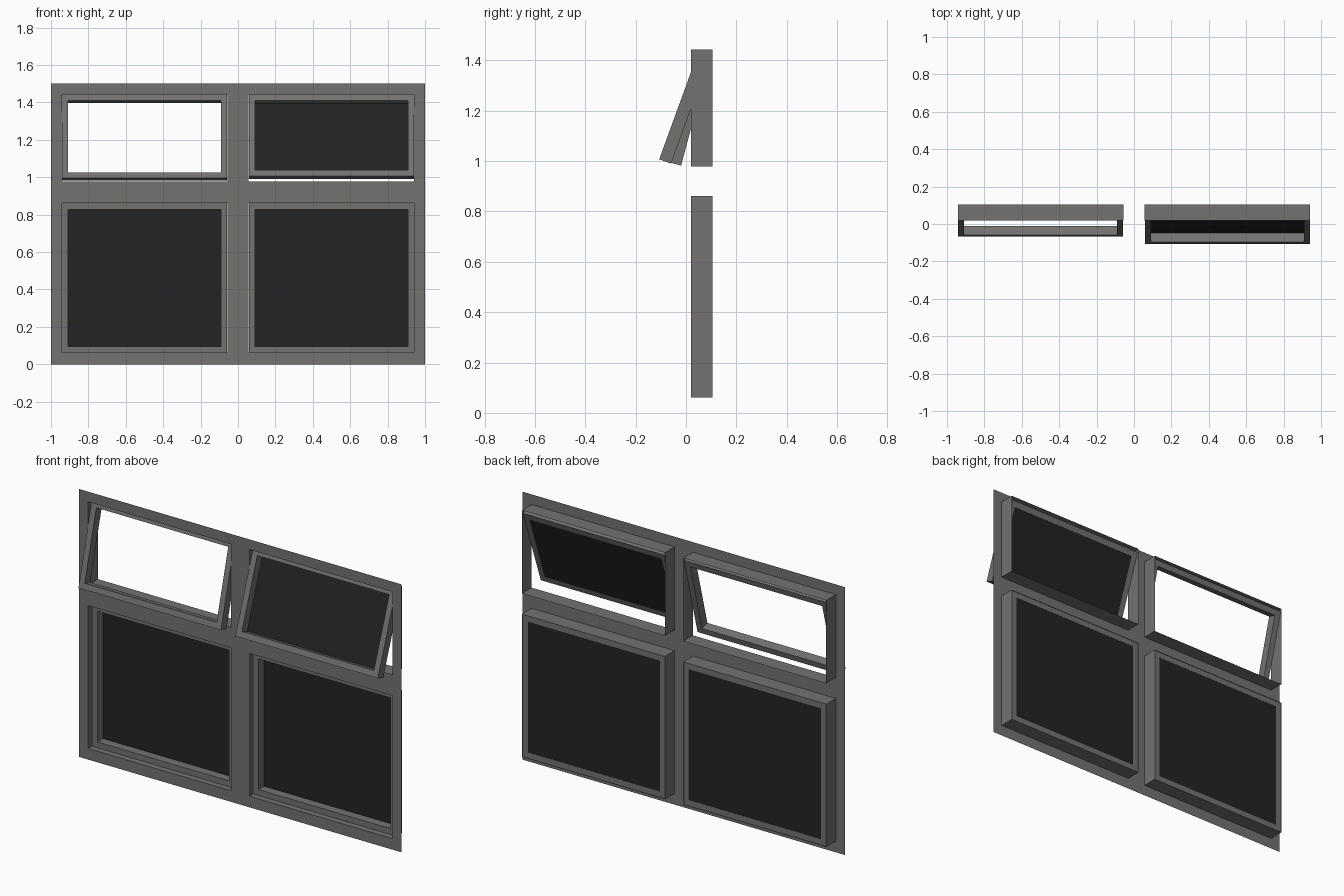
import bpy, bmesh, math

if "Cube" in bpy.data.objects:
    bpy.data.objects.remove(bpy.data.objects["Cube"])

WALL_Y, REVEAL_BACK = 0.02, 0.105     # wall plane and rear edge of the reveals
SASH_Y, SASH_T, RAIL = 0.052, 0.05, 0.033
COLS = {"left": (-0.942, -0.057), "right": (0.057, 0.942)}
ROWS = {"lower": (0.062, 0.862), "upper": (0.978, 1.443)}


def material(name, rgb):
    m = bpy.data.materials.new(name)
    m.diffuse_color = (*rgb, 1)
    m.use_nodes = True
    m.node_tree.nodes["Principled BSDF"].inputs["Base Color"].default_value = m.diffuse_color
    return m


grey = material("warm grey frame", (0.175, 0.169, 0.163))
dark = material("dark glass", (0.017, 0.017, 0.017))


def make(name, bm, mat):
    bmesh.ops.remove_doubles(bm, verts=bm.verts, dist=1e-5)
    me = bpy.data.meshes.new(name)
    bm.to_mesh(me)
    bm.free()
    me.materials.append(mat)
    ob = bpy.data.objects.new(name, me)
    bpy.context.collection.objects.link(ob)
    return ob


def face(bm, pts):
    return bm.faces.new([bm.verts.new(p) for p in pts])


def rect(x0, x1, z0, z1, y):
    return [(x0, y, z0), (x1, y, z0), (x1, y, z1), (x0, y, z1)]


# Thin wall sheet with four openings
bm = bmesh.new()
xs = [-1, *COLS["left"], *COLS["right"], 1]
zs = [0, *ROWS["lower"], *ROWS["upper"], 1.5]
for i in range(5):
    for j in range(5):
        if not (i % 2 and j % 2):
            face(bm, rect(xs[i], xs[i + 1], zs[j], zs[j + 1], WALL_Y))
bmesh.ops.remove_doubles(bm, verts=bm.verts, dist=1e-5)
bmesh.ops.dissolve_limit(bm, angle_limit=0.01, verts=bm.verts, edges=bm.edges)
make("wall_sheet", bm, grey)


def reveal(name, x0, x1, z0, z1):
    """Open sleeve running back from an opening."""
    bm = bmesh.new()
    a, b = rect(x0, x1, z0, z1, WALL_Y), rect(x0, x1, z0, z1, REVEAL_BACK)
    for k in range(4):
        n = (k + 1) % 4
        face(bm, [a[k], b[k], b[n], a[n]])
    make(name, bm, grey)


def sash(name, x0, x1, z0, z1, tilt, glazed):
    """Sash ring hinged at its top front edge, with optional pane."""
    w, h = (x1 - x0) / 2 - 0.001, z1 - z0 - 0.002
    outer, inner = (-w, w, -h, 0), (-w + RAIL, w - RAIL, -h + RAIL, -RAIL)
    bm = bmesh.new()
    fo, fi = rect(*outer, 0), rect(*inner, 0)
    bo, bi = rect(*outer, SASH_T), rect(*inner, SASH_T)
    for k in range(4):
        n = (k + 1) % 4
        face(bm, [fo[k], fo[n], fi[n], fi[k]])
        face(bm, [bo[k], bi[k], bi[n], bo[n]])
        face(bm, [fo[k], bo[k], bo[n], fo[n]])
        face(bm, [fi[k], fi[n], bi[n], bi[k]])
    bmesh.ops.remove_doubles(bm, verts=bm.verts, dist=1e-5)
    bmesh.ops.recalc_face_normals(bm, faces=bm.faces)
    parts = [make(name + "_sash", bm, grey)]
    if glazed:
        bm = bmesh.new()
        face(bm, rect(*inner, SASH_T - 0.001))
        parts.append(make(name + "_pane", bm, dark))
    for ob in parts:
        ob.location = ((x0 + x1) / 2, SASH_Y, z1 - 0.001)
        ob.rotation_euler.x = -math.radians(tilt)


# Four windows: the lower pair shut, the upper pair tilted open
TILT = {("upper", "left"): 15, ("upper", "right"): 20}
for row, (z0, z1) in ROWS.items():
    for col, (x0, x1) in COLS.items():
        name = f"{row}_{col}"
        reveal(name + "_reveal", x0, x1, z0, z1)
        sash(name, x0, x1, z0, z1, TILT.get((row, col), 0), name != "upper_left")
